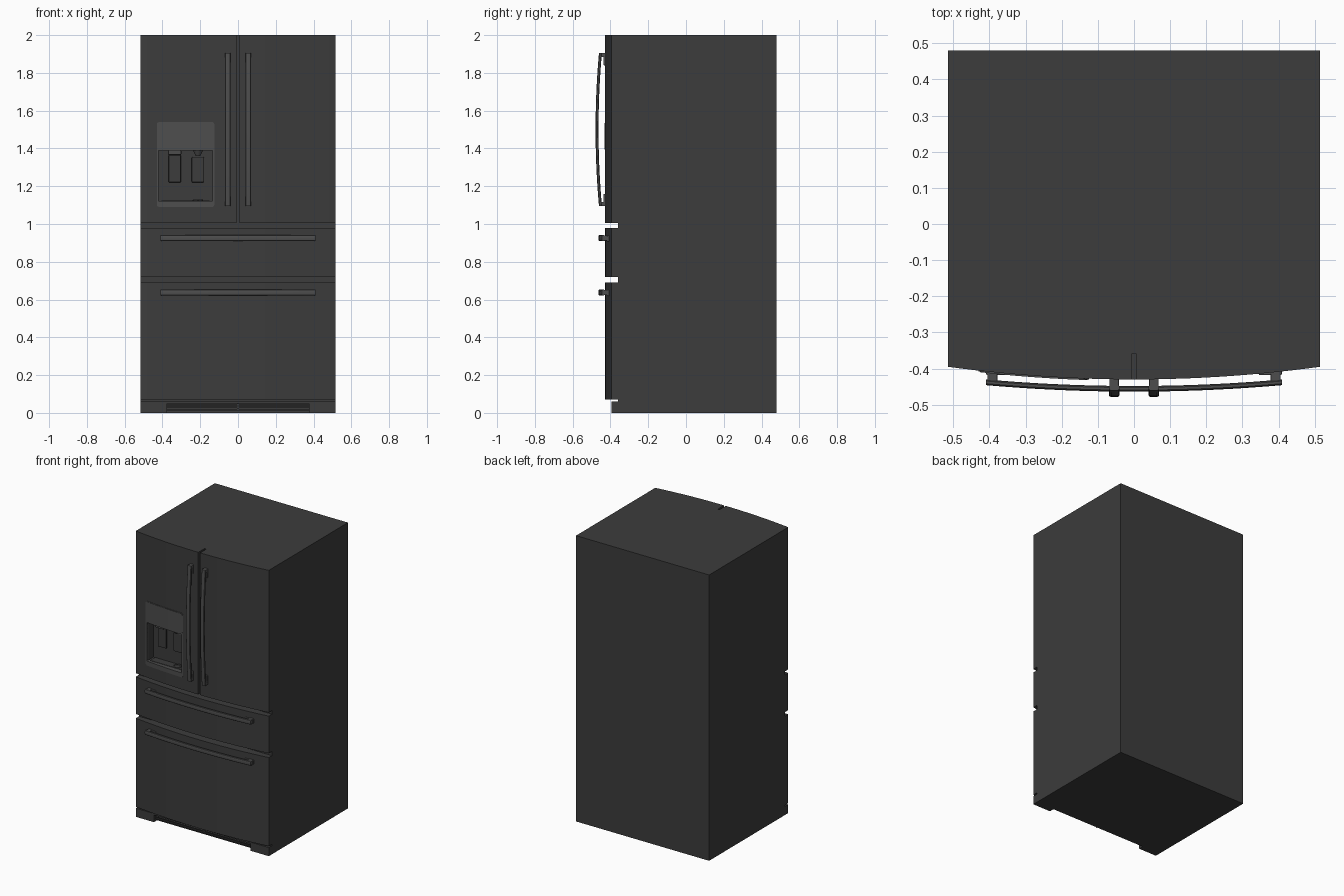
import bpy, bmesh, math
from mathutils import Vector

if "Cube" in bpy.data.objects:
    bpy.data.objects.remove(bpy.data.objects["Cube"])


def material(name, v):
    m = bpy.data.materials.new(name)
    m.diffuse_color = (v, v, v, 1)
    m.use_nodes = True
    m.node_tree.nodes["Principled BSDF"].inputs["Base Color"].default_value = m.diffuse_color
    return m


DARK = material("dark_grey", 0.045)
MID = material("mid_grey", 0.075)


def finish(name, bm, mat):
    bmesh.ops.recalc_face_normals(bm, faces=bm.faces)
    me = bpy.data.meshes.new(name)
    bm.to_mesh(me)
    bm.free()
    me.materials.append(mat)
    ob = bpy.data.objects.new(name, me)
    bpy.context.collection.objects.link(ob)
    return ob


def smooth(ob):
    bpy.ops.object.select_all(action='DESELECT')
    ob.select_set(True)
    bpy.context.view_layer.objects.active = ob
    bpy.ops.object.shade_smooth_by_angle(angle=math.radians(30))


def box(name, x, y, z, mat=DARK, bevel=0):
    bm = bmesh.new()
    bmesh.ops.create_cube(bm, size=1)
    for v in bm.verts:
        v.co = [(a + b) / 2 + c * (b - a) for (a, b), c in zip((x, y, z), v.co)]
    if bevel:
        bmesh.ops.bevel(bm, geom=bm.edges[:], offset=bevel, segments=2, affect='EDGES', profile=0.5)
    return finish(name, bm, mat)


def front_y(x):
    return -0.43 + 0.035 * (x / 0.515) ** 2


def bowed_slab(name, x, z, back=-0.36, off=0, mat=DARK, corner=0, n=16):
    """Slab whose front follows the bowed face of the fridge."""
    bm = bmesh.new()
    xs = [x[0] + (x[1] - x[0]) * i / n for i in range(n + 1)]
    pts = [(a, front_y(a) - off) for a in xs] + [(x[1], back), (x[0], back)]
    face = bm.faces.new([bm.verts.new((a, b, z[0])) for a, b in pts])
    ext = bmesh.ops.extrude_face_region(bm, geom=[face])
    bmesh.ops.translate(bm, vec=(0, 0, z[1] - z[0]),
                        verts=[g for g in ext["geom"] if isinstance(g, bmesh.types.BMVert)])
    if corner:
        edges = [e for e in bm.edges
                 if abs(e.verts[0].co.x - e.verts[1].co.x) < 1e-6
                 and abs(e.verts[0].co.z - e.verts[1].co.z) < 1e-6]
        bmesh.ops.bevel(bm, geom=edges, offset=corner, segments=4, affect='EDGES', profile=0.5)
    ob = finish(name, bm, mat)
    smooth(ob)
    return ob


def bowed_bar(name, a, b, bow, wide, thick, mat=MID, n=24, sides=12):
    """Rounded bar from a to b, bowed towards the front."""
    a, b = Vector(a), Vector(b)
    side = (b - a).normalized().cross(Vector((0, 1, 0)))
    bm = bmesh.new()
    rings = []
    for i in range(n + 1):
        t = i / n
        c = a.lerp(b, t) + Vector((0, -bow * (1 - (2 * t - 1) ** 2), 0))
        ring = []
        for k in range(sides):
            u = 2 * math.pi * (k + 0.5) / sides
            cu, su = math.cos(u), math.sin(u)
            p = side * math.copysign(abs(cu) ** 0.6, cu) * wide / 2
            p += Vector((0, math.copysign(abs(su) ** 0.6, su) * thick / 2, 0))
            ring.append(bm.verts.new(c + p))
        rings.append(ring)
    for r, s in zip(rings, rings[1:]):
        for k in range(sides):
            j = (k + 1) % sides
            bm.faces.new((r[k], r[j], s[j], s[k]))
    bm.faces.new(rings[0])
    bm.faces.new(rings[-1])
    ob = finish(name, bm, mat)
    smooth(ob)


def cone(name, loc, r1, r2, h, mat=MID):
    bpy.ops.mesh.primitive_cone_add(vertices=24, radius1=r1, radius2=r2, depth=h, location=loc)
    ob = bpy.context.object
    ob.name = name
    ob.data.materials.append(mat)
    smooth(ob)


# Cabinet, doors and drawers
cabinet = box("cabinet", (-0.515, 0.515), (-0.36, 0.48), (0, 2))
left_door = bowed_slab("left_door", (-0.515, -0.007), (1.005, 2))
bowed_slab("right_door", (0.007, 0.515), (1.005, 2))
bowed_slab("upper_drawer", (-0.515, 0.515), (0.72, 0.98), n=32)
bowed_slab("lower_drawer", (-0.515, 0.515), (0.07, 0.69), n=32)

# Base with side feet and recessed grille
for s, n in ((-1, "left"), (1, "right")):
    xs = sorted((s * 0.375, s * 0.515))
    box(n + "_foot", xs, (-0.395, -0.36), (0, 0.06))
box("grille_top_rail", (-0.375, 0.375), (-0.395, -0.36), (0.05, 0.06))
for i in range(3):
    z = 0.013 + i * 0.013
    box("grille_slat", (-0.375, 0.375), (-0.375, -0.36), (z, z + 0.007))
box("grille_divider", (-0.004, 0.004), (-0.378, -0.36), (0.01, 0.05))

# Door handles with end posts
for s, n in ((-1, "left"), (1, "right")):
    x = s * 0.055
    bowed_bar(n + "_door_handle", (x, -0.453, 1.095), (x, -0.453, 1.905), 0.018, 0.03, 0.016)
    for z, d in ((1.095, 1), (1.905, -1)):
        box(n + "_handle_post", (x - 0.013, x + 0.013), (-0.456, -0.42),
            sorted((z, z + d * 0.022)), MID, 0.003)
        box(n + "_handle_mount", (x - 0.012, x + 0.012), (-0.437, -0.42),
            sorted((z + d * 0.002, z + d * 0.065)), MID, 0.003)

# Drawer handles with end posts
for z, n in ((0.925, "upper"), (0.637, "lower")):
    bowed_bar(n + "_drawer_handle", (-0.41, -0.438, z), (0.41, -0.438, z), 0.018, 0.032, 0.016)
    for s in (-1, 1):
        box(n + "_handle_post", sorted((s * 0.378, s * 0.406)), (-0.441, -0.40),
            (z - 0.014, z + 0.014), MID, 0.003)
        box(n + "_handle_mount", sorted((s * 0.345, s * 0.409)), (-0.418, -0.40),
            (z - 0.018, z + 0.012), MID, 0.003)

# Dispenser surround, cut through with the recess
frame = bowed_slab("dispenser_frame", (-0.43, -0.125), (1.09, 1.54), -0.39, 0.002, MID, 0.014)
cutter = box("recess_cutter", (-0.42, -0.135), (-0.6, -0.335), (1.12, 1.39))
cutter.hide_render = True
for ob in (cabinet, left_door, frame):
    m = ob.modifiers.new("recess", 'BOOLEAN')
    m.operation = 'DIFFERENCE'
    m.solver = 'EXACT'
    m.object = cutter
    bpy.context.view_layer.objects.active = ob
    bpy.ops.object.modifier_apply(modifier="recess")
bpy.data.objects.remove(cutter)
bowed_slab("control_panel", (-0.426, -0.129), (1.395, 1.536), -0.39, 0.004, MID, 0.012)
bowed_slab("tray_lip", (-0.42, -0.135), (1.108, 1.122), -0.39, 0.004, MID)

# Dispenser paddles, nozzles and drip ring
for x, z1, n in ((-0.335, 1.365, "ice"), (-0.212, 1.355, "water")):
    box(n + "_paddle", (x - 0.033, x + 0.033), (-0.365, -0.35), (1.22, z1), DARK, 0.005)
    box(n + "_paddle_arm", (x - 0.012, x + 0.012), (-0.352, -0.334), (1.28, z1), MID)
box("ice_chute", (-0.37, -0.30), (-0.395, -0.336), (1.365, 1.392), MID, 0.006)
cone("water_nozzle", (-0.212, -0.375, 1.376), 0.012, 0.028, 0.032)
box("drip_tray", (-0.405, -0.15), (-0.395, -0.34), (1.118, 1.125), DARK, 0.002)
bpy.ops.mesh.primitive_torus_add(major_segments=32, minor_segments=8, location=(-0.212, -0.369, 1.126),
                                 major_radius=0.024, minor_radius=0.004)
ring = bpy.context.object
ring.name = "drip_ring"
ring.data.materials.append(MID)
smooth(ring)
